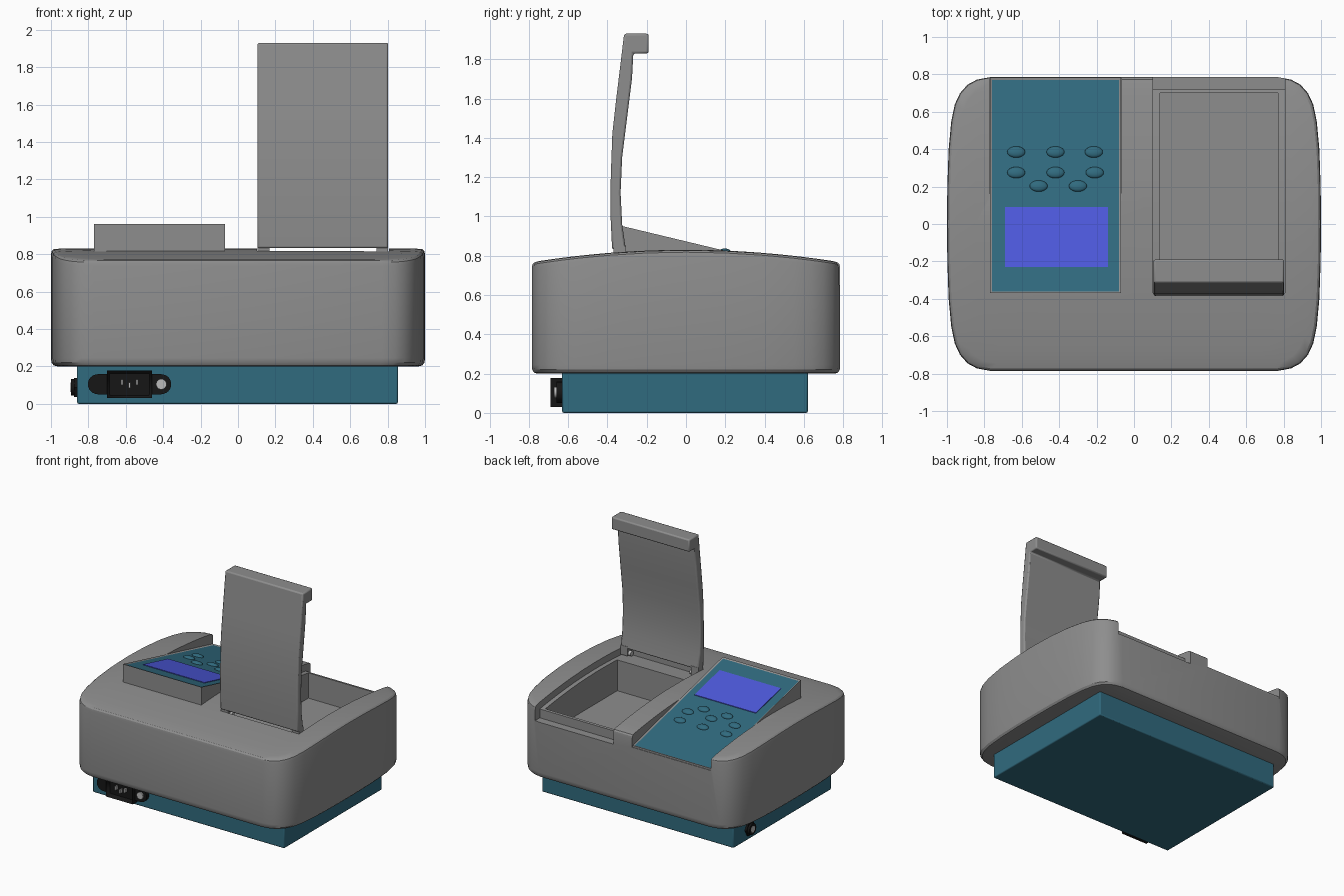
import bpy, bmesh, math
from mathutils import Vector

if "Cube" in bpy.data.objects:
    bpy.data.objects.remove(bpy.data.objects["Cube"])


def material(name, rgb):
    m = bpy.data.materials.new(name)
    m.use_nodes = True
    m.diffuse_color = (*rgb, 1)
    m.node_tree.nodes["Principled BSDF"].inputs["Base Color"].default_value = (*rgb, 1)
    return m


GRAY = material("case gray", (0.27, 0.27, 0.27))
TEAL = material("deep teal", (0.03, 0.145, 0.21))
BLUE = material("screen blue", (0.075, 0.1, 0.72))
BLACK = material("black plastic", (0.008, 0.008, 0.008))
METAL = material("light metal", (0.5, 0.5, 0.5))


def finish(name, bm, mats, smooth=30):
    bmesh.ops.recalc_face_normals(bm, faces=bm.faces)
    me = bpy.data.meshes.new(name)
    bm.to_mesh(me)
    bm.free()
    ob = bpy.data.objects.new(name, me)
    bpy.context.collection.objects.link(ob)
    for m in mats:
        me.materials.append(m)
    shade(ob, smooth)
    return ob


def shade(ob, angle=30):
    bpy.ops.object.select_all(action="DESELECT")
    ob.select_set(True)
    bpy.context.view_layer.objects.active = ob
    bpy.ops.object.shade_smooth_by_angle(angle=math.radians(angle))


def prism(name, profile, x0, x1, mats):
    """Extrude a side profile of (y, z) points across x."""
    bm = bmesh.new()
    face = bm.faces.new([bm.verts.new((x0, y, z)) for y, z in profile])
    new = bmesh.ops.extrude_face_region(bm, geom=[face])["geom"]
    bmesh.ops.translate(bm, vec=(x1 - x0, 0, 0),
                        verts=[g for g in new if isinstance(g, bmesh.types.BMVert)])
    return finish(name, bm, mats)


def box(name, x, y, z, mats):
    return prism(name, [(y[0], z[0]), (y[1], z[0]), (y[1], z[1]), (y[0], z[1])], *x, mats)


def cylinder(name, centre, radius, depth, axis, mat, sides=24):
    bpy.ops.mesh.primitive_cylinder_add(
        vertices=sides, radius=radius, depth=depth, location=centre,
        rotation=(math.pi / 2, 0, 0) if axis == "y" else (0, math.pi / 2, 0))
    ob = bpy.context.object
    ob.name = name
    ob.data.materials.append(mat)
    shade(ob)
    return ob


def bevel(ob, width, segments=2, angle=40):
    mod = ob.modifiers.new("bevel", "BEVEL")
    mod.width, mod.segments = width, segments
    mod.limit_method, mod.angle_limit = "ANGLE", math.radians(angle)


def cut(ob, cutter):
    mod = ob.modifiers.new("cut", "BOOLEAN")
    mod.operation, mod.object, mod.solver = "DIFFERENCE", cutter, "EXACT"
    bpy.context.view_layer.objects.active = ob
    bpy.ops.object.modifier_apply(modifier=mod.name)
    bpy.data.objects.remove(cutter)


def dome(y):
    return 0.83 - 0.063 * (y / 0.785) ** 2


def slope(y):
    return 0.825 - 0.24 * (y - 0.2)


# Case: bulging rounded outline, lofted up and closed by a domed top
quarter = [(1, 0), (0.998, 0.2), (0.991, 0.4), (0.977, 0.55), (0.958, 0.64), (0.93, 0.7),
           (0.89, 0.745), (0.84, 0.772), (0.77, 0.785)]
half = quarter + [(-x, y) for x, y in reversed(quarter)]
outline = half + [(-x, -y) for x, y in half[1:-1]]
loft = [(0.965, lambda y: 0.2), (0.985, lambda y: 0.205), (0.997, lambda y: 0.22),
        (1, lambda y: 0.245), (1, lambda y: dome(y) - 0.03),
        (0.996, lambda y: dome(y) - 0.012), (0.985, lambda y: dome(y) - 0.003)]
loft += [(s / 20, dome) for s in range(19, 1, -2)]
bm = bmesh.new()
rings = [[bm.verts.new((x * s, y * s, h(y * s))) for x, y in outline] for s, h in loft]
for low, high in zip(rings, rings[1:]):
    for i in range(len(outline)):
        j = (i + 1) % len(outline)
        bm.faces.new((low[i], low[j], high[j], high[i]))
bm.faces.new(rings[0])
bm.faces.new(rings[-1])
case = finish("case", bm, [GRAY])

# Lid seat with rear step, sample well, and sloping console notch
seat_ys = [-0.37 + 1.09 * i / 10 for i in range(11)]
seat = [(y, dome(y) - 0.055) for y in seat_ys]
seat += [(0.72, 0.65), (0.9, 0.65), (0.9, 1.2), (-0.37, 1.2)]
cut(case, prism("seat_cutter", seat, 0.102, 0.806, [GRAY]))
cut(case, box("well_cutter", (0.14, 0.77), (-0.22, 0.7), (0.52, 1.2), [GRAY]))
notch = [(0, slope(0) - 0.015), (0.9, slope(0.9) - 0.015), (0.9, 1.2), (0, 1.2)]
cut(case, prism("console_cutter", notch, -0.773, -0.067, [GRAY]))
shade(case)

# Console housing with a sunken teal keypad face
console = prism("console_housing", [(-0.37, 0.6), (-0.37, slope(-0.37)),
                (0.782, slope(0.782)), (0.782, 0.6)], -0.77, -0.07, [GRAY, TEAL])
bm = bmesh.new()
bm.from_mesh(console.data)
bm.normal_update()
top = max(bm.faces, key=lambda f: f.normal.z)
bmesh.ops.inset_individual(bm, faces=[top], thickness=0.016, depth=-0.006)
top.material_index = 1
bm.to_mesh(console.data)
bm.free()

# Display plate lying on the slope
low, high = -0.23, 0.09
box_z = [(low, slope(low) - 0.008), (high, slope(high) - 0.008),
         (high, slope(high) - 0.001), (low, slope(low) - 0.001)]
prism("display", box_z, -0.69, -0.14, [BLUE])

# Oval keys in three rows
for y, xs in ((0.385, (-0.63, -0.42, -0.215)), (0.275, (-0.63, -0.42, -0.21)),
              (0.203, (-0.51, -0.3))):
    for x in xs:
        bpy.ops.mesh.primitive_uv_sphere_add(segments=20, ring_count=10,
                                             location=(x, y, slope(y) - 0.006),
                                             rotation=(-math.atan(0.24), 0, 0))
        key = bpy.context.object
        key.name = "key"
        key.scale = (0.048, 0.031, 0.018)
        key.data.materials.append(TEAL)
        shade(key, 60)

# Open lid with hooked end, side legs and hinge pins
lid_profile = [(-0.376, 0.832), (-0.384, 1.0), (-0.383, 1.2), (-0.375, 1.42), (-0.355, 1.6),
               (-0.333, 1.78), (-0.315, 1.93), (-0.19, 1.93), (-0.19, 1.83), (-0.268, 1.83),
               (-0.275, 1.7), (-0.3, 1.5), (-0.325, 1.3), (-0.333, 1.12), (-0.325, 0.96),
               (-0.306, 0.832)]
lid = prism("lid", lid_profile, 0.104, 0.803, [GRAY])
bevel(lid, 0.01)
for x0, x1, pin in ((0.104, 0.168, 0.175), (0.74, 0.803, 0.733)):
    box("lid_leg", (x0, x1), (-0.368, -0.306), (0.775, 0.85), [GRAY])
    cylinder("hinge_pin", (pin, -0.335, 0.79), 0.02, 0.03, "x", METAL)

# Base plinth
base = box("base", (-0.86, 0.855), (-0.63, 0.62), (0, 0.21), [TEAL])
bevel(base, 0.008)

# Power inlet: flange with round ears, recessed socket, pins and screw
box("inlet_flange", (-0.75, -0.41), (-0.66, -0.625), (0.05, 0.16), [BLACK])
for x in (-0.75, -0.41):
    cylinder("inlet_ear", (x, -0.643, 0.105), 0.053, 0.034, "y", BLACK)
inlet = box("inlet_socket", (-0.7, -0.46), (-0.69, -0.63), (0.03, 0.178), [BLACK])
bm = bmesh.new()
bm.from_mesh(inlet.data)
bm.normal_update()
front = min(bm.faces, key=lambda f: f.normal.y)
bmesh.ops.inset_individual(bm, faces=[front], thickness=0.022, depth=0)
bmesh.ops.translate(bm, verts=front.verts, vec=Vector((0, 0.035, 0)))
bm.to_mesh(inlet.data)
bm.free()
for x, z in ((-0.62, 0.1), (-0.58, 0.085), (-0.54, 0.1)):
    box("inlet_pin", (x - 0.006, x + 0.006), (-0.685, -0.65), (z, z + 0.03), [METAL])
cylinder("inlet_screw", (-0.41, -0.662, 0.105), 0.028, 0.02, "y", METAL)

# Side jack: hex nut, collar and bright core
cylinder("jack_nut", (-0.866, 0.42, 0.088), 0.058, 0.02, "x", BLACK, 6)
cylinder("jack_collar", (-0.875, 0.42, 0.088), 0.044, 0.036, "x", BLACK)
cylinder("jack_core", (-0.88, 0.42, 0.088), 0.026, 0.03, "x", METAL)
